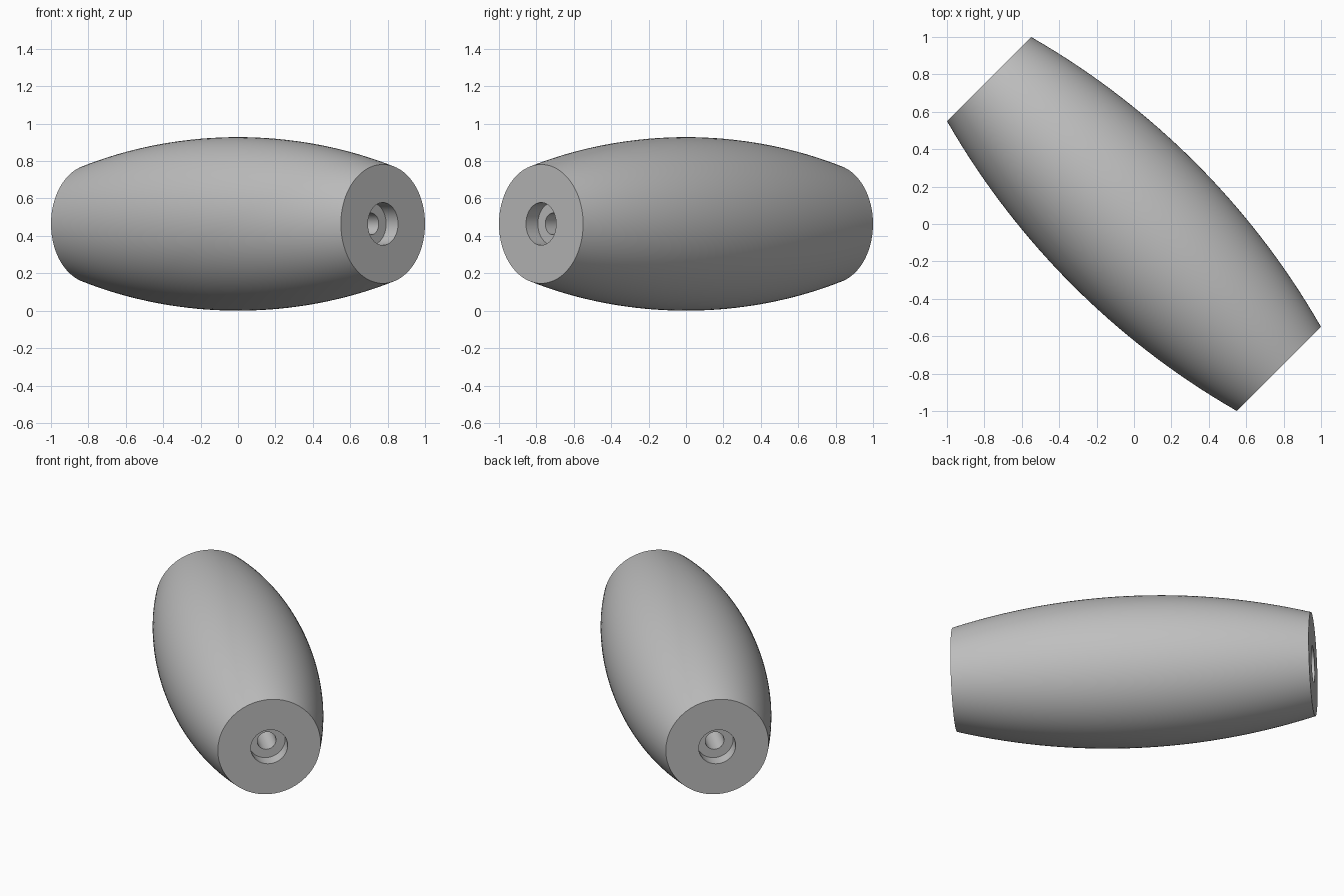
import bpy, bmesh, math
from mathutils import Vector, Matrix

cube = bpy.data.objects.get("Cube")
if cube:
    bpy.data.objects.remove(cube, do_unlink=True)

HALF_LENGTH, END_R, MID_R = 1.096, 0.318, 0.464
BORE_R, RECESS_R, RECESS_DEPTH = 0.058, 0.114, 0.09
RINGS, SIDES = 32, 96

# Grey material
grey = bpy.data.materials.new("plain_grey")
grey.use_nodes = True
colour = (0.52, 0.52, 0.52, 1)
grey.diffuse_color = colour
grey.node_tree.nodes["Principled BSDF"].inputs["Base Color"].default_value = colour

# Closed profile (radius, distance along axis): bulging arc, then recess and bore
sag = MID_R - END_R
arc_r = (HALF_LENGTH ** 2 + sag ** 2) / (2 * sag)
profile = []
for i in range(RINGS + 1):
    t = HALF_LENGTH * (2 * i / RINGS - 1)
    profile.append((MID_R - arc_r + math.sqrt(arc_r ** 2 - t ** 2), t))
floor = HALF_LENGTH - RECESS_DEPTH
profile += [(RECESS_R, HALF_LENGTH), (RECESS_R, floor), (BORE_R, floor),
            (BORE_R, -floor), (RECESS_R, -floor), (RECESS_R, -HALF_LENGTH)]

# Lathe the profile into the barrel-shaped handle
bm = bmesh.new()
verts = [bm.verts.new((r, 0, t)) for r, t in profile]
edges = [bm.edges.new((v, verts[(i + 1) % len(verts)])) for i, v in enumerate(verts)]
bmesh.ops.spin(bm, geom=verts + edges, cent=(0, 0, 0), axis=(0, 0, 1),
               angle=math.tau, steps=SIDES, use_duplicate=False)
bmesh.ops.remove_doubles(bm, verts=bm.verts, dist=0.0005)
bmesh.ops.recalc_face_normals(bm, faces=bm.faces)

# Lay it on its side, along the diagonal
turn = Vector((0, 0, 1)).rotation_difference(Vector((1, -1, 0))).to_matrix().to_4x4()
bm.transform(Matrix.Translation((0, 0, MID_R)) @ turn)

mesh = bpy.data.meshes.new("barrel_handle")
bm.to_mesh(mesh)
bm.free()
mesh.materials.append(grey)
handle = bpy.data.objects.new("barrel_handle", mesh)
bpy.context.collection.objects.link(handle)

bpy.ops.object.select_all(action="DESELECT")
handle.select_set(True)
bpy.context.view_layer.objects.active = handle
bpy.ops.object.shade_smooth_by_angle(angle=math.radians(30))
